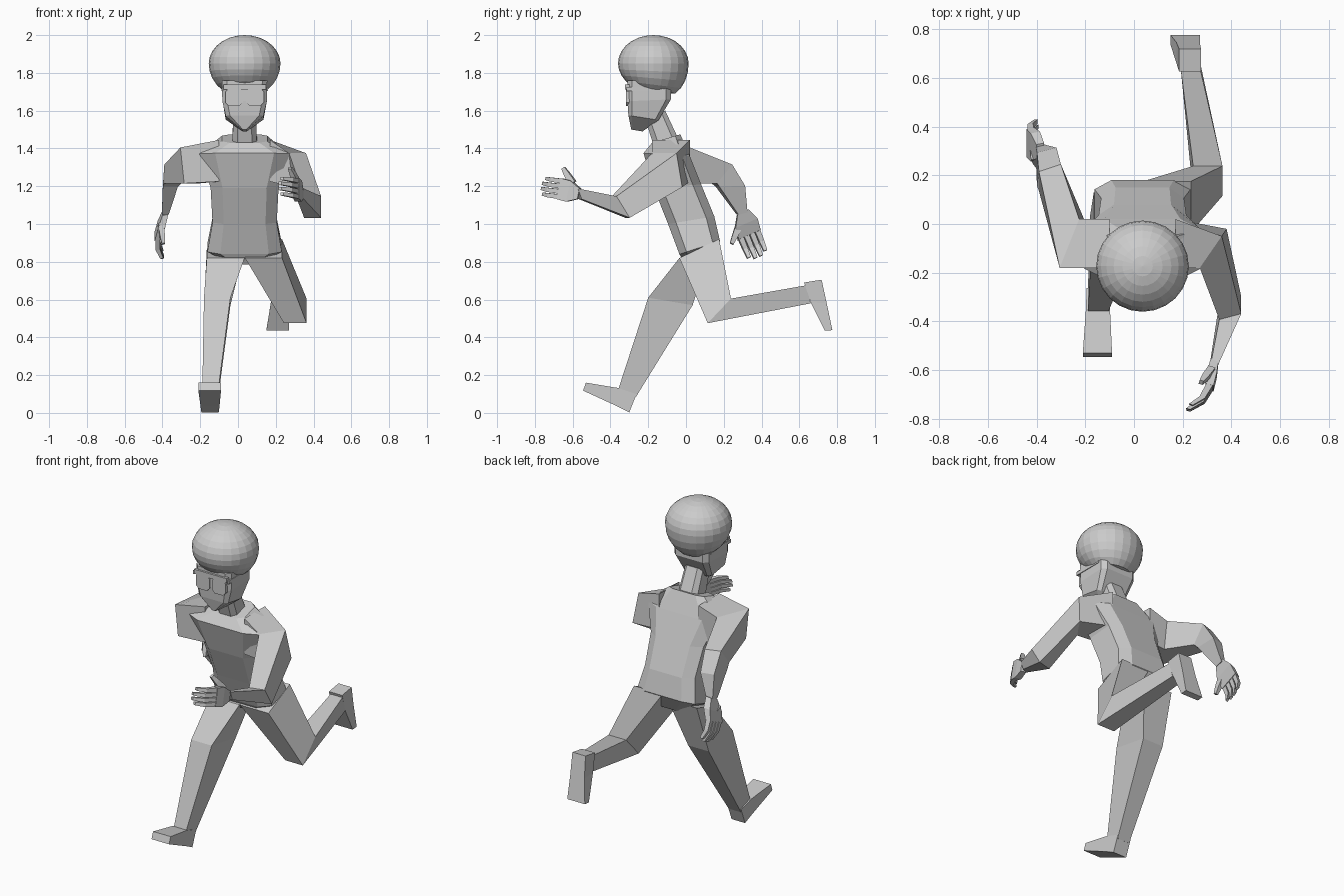
import bpy, bmesh
from mathutils import Vector as V

CX = 0.035  # body centre line


def sag(x, hw, f, b):
    """Section from a front and a back point (y, z) with half width hw in x."""
    f, b = V((x, *f)), V((x, *b))
    return (f + b) / 2, V((hw, 0, 0)), (f - b) / 2


def loft(name, rings, cut=0.0):
    """Skin box (cut=0) or chamfered sections given as centre, half-axis u, half-axis v."""
    k = 1 - cut
    if cut:
        shape = [(1, k), (k, 1), (-k, 1), (-1, k), (-1, -k), (-k, -1), (k, -1), (1, -k)]
    else:
        shape = [(1, 1), (-1, 1), (-1, -1), (1, -1)]
    bm = bmesh.new()
    loops = [[bm.verts.new(V(c) + V(u) * a + V(v) * b) for a, b in shape] for c, u, v in rings]
    n = len(shape)
    for p, q in zip(loops, loops[1:]):
        for i in range(n):
            j = (i + 1) % n
            bm.faces.new((p[i], p[j], q[j], q[i]))
    bm.faces.new(loops[0])
    bm.faces.new(loops[-1])
    bmesh.ops.recalc_face_normals(bm, faces=bm.faces)
    return finish(name, bm)


def finish(name, bm):
    me = bpy.data.meshes.new(name)
    bm.to_mesh(me)
    bm.free()
    ob = bpy.data.objects.new(name, me)
    bpy.context.collection.objects.link(ob)
    return ob


def hand(side, wrist, knuckle, across, thick, mid, tip, thumb):
    """Palm, four curled fingers and a thumb."""
    wrist, knuckle, across, thick = V(wrist), V(knuckle), V(across), V(thick)
    loft(side + "_palm", [(wrist, thick, across * 0.5),
                          (wrist.lerp(knuckle, 0.5), thick * 1.2, across),
                          (knuckle, thick, across)])
    for i in range(4):
        s = -0.75 + 0.5 * i
        base = knuckle + across * s
        reach = 1.0 if i in (1, 2) else 0.87
        loft(f"{side}_finger_{i + 1}", [(base, thick * 0.8, across * 0.22),
                                        (base + V(mid) * reach, thick * 0.7, across * 0.2),
                                        (base + V(tip) * reach, thick * 0.5, across * 0.15)])
    a, b = V(thumb[0]), V(thumb[1])
    side_dir = (b - a).cross(thick).normalized()
    loft(side + "_thumb", [(a, thick * 0.9, side_dir * 0.02),
                           (a.lerp(b, 0.6), thick * 0.8, side_dir * 0.015),
                           (b, thick * 0.5, side_dir * 0.01)])


# Torso leaning forward
loft("torso", [
    sag(CX, 0.07, (0.0, 0.785), (0.12, 0.81)),
    sag(CX, 0.197, (-0.035, 0.84), (0.18, 0.91)),
    sag(CX, 0.17, (-0.095, 1.0), (0.15, 1.04)),
    sag(CX, 0.18, (-0.17, 1.19), (0.08, 1.21)),
    sag(CX, 0.24, (-0.225, 1.375), (0.02, 1.36)),
    sag(CX, 0.12, (-0.18, 1.43), (-0.03, 1.475)),
], cut=0.35)

# Neck and head
loft("neck", [sag(CX, 0.065, (-0.17, 1.41), (-0.04, 1.45)),
              sag(CX, 0.06, (-0.22, 1.57), (-0.11, 1.6))], cut=0.4)
loft("head", [
    sag(CX, 0.012, (-0.29, 1.5), (-0.23, 1.49)),
    sag(CX, 0.1, (-0.305, 1.575), (-0.145, 1.55)),
    sag(CX, 0.118, (-0.31, 1.65), (-0.08, 1.66)),
    sag(CX, 0.12, (-0.31, 1.76), (-0.08, 1.76)),
], cut=0.22)

# Rounded cap of hair, flattened underneath and lower at the back
bm = bmesh.new()
bmesh.ops.create_uvsphere(bm, u_segments=24, v_segments=14, radius=1)
for v in bm.verts:
    x, y, z = v.co
    h = z * 0.15
    if z < 0:
        h = max(z * 0.18, -0.145) + 0.2 * y * 0.187 * z
    v.co = (CX + x * 0.19, -0.173 + y * 0.187, 1.85 + h)
finish("hair", bm)

# Glasses
loft("glasses_bar", [((CX, y, 1.725), (0.112, 0, 0), (0, 0, 0.014)) for y in (-0.322, -0.3)])
for s, side in ((-1, "right"), (1, "left")):
    loft(side + "_lens", [((CX + s * 0.055, y, 1.672), (0.047, 0, 0), (0, 0, 0.047))
                          for y in (-0.317, -0.3)], cut=0.4)
    loft(side + "_temple", [((CX + s * 0.119, y, 1.715), (0.004, 0, 0), (0, 0, 0.01))
                            for y in (-0.315, -0.12)])

# Front supporting leg
loft("right_leg", [
    sag(-0.065, 0.1, (-0.035, 0.82), (0.13, 0.87)),
    sag(-0.11, 0.07, (-0.2, 0.61), (0.035, 0.57)),
    sag(-0.147, 0.042, (-0.36, 0.12), (-0.268, 0.08)),
])
loft("right_foot", [
    sag(-0.148, 0.046, (-0.262, 0.1), (-0.3, 0.003)),
    sag(-0.148, 0.05, (-0.36, 0.132), (-0.36, 0.033)),
    sag(-0.15, 0.06, (-0.53, 0.16), (-0.545, 0.118)),
])

# Trailing bent leg
loft("left_leg", [
    sag(0.135, 0.098, (-0.035, 0.82), (0.175, 0.92)),
    sag(0.303, 0.06, (0.115, 0.475), (0.238, 0.605)),
    sag(0.232, 0.04, (0.66, 0.58), (0.635, 0.675)),
])
loft("left_foot", [
    sag(0.23, 0.045, (0.625, 0.69), (0.718, 0.705)),
    sag(0.222, 0.048, (0.66, 0.585), (0.745, 0.58)),
    sag(0.21, 0.06, (0.735, 0.435), (0.775, 0.438)),
])

# Arm swinging back
loft("right_arm", [
    ((-0.1, -0.08, 1.335), (0, 0.1, 0), (0, 0, 0.11)),
    ((-0.255, -0.08, 1.31), (0.04, 0.1, 0), (-0.01, 0, 0.095)),
    ((-0.345, 0.19, 1.265), (0.045, 0.015, 0), (0, 0.04, 0.05)),
    ((-0.358, 0.235, 1.2), (0.04, 0.01, 0), (0, 0.068, 0.002)),
    ((-0.385, 0.297, 1.055), (0.018, 0.005, 0), (0, 0.024, 0.006)),
])
hand("right", (-0.385, 0.3, 1.06), (-0.425, 0.335, 0.94), (0, 0.058, 0.025), (0.016, 0.003, 0.004),
     (0.0, 0.025, -0.06), (0.025, 0.048, -0.115), ((-0.41, 0.285, 1.0), (-0.395, 0.242, 0.895)))

# Arm swinging forward
loft("left_arm", [
    ((0.17, -0.08, 1.335), (0, 0.1, 0), (0, 0, 0.11)),
    ((0.325, -0.1, 1.285), (0.045, 0.065, 0), (-0.01, -0.015, 0.09)),
    ((0.395, -0.345, 1.09), (0.045, 0.012, 0), (0, -0.035, 0.057)),
    ((0.33, -0.57, 1.16), (0.018, 0.008, 0), (0, -0.01, 0.028)),
])
hand("left", (0.33, -0.565, 1.16), (0.31, -0.67, 1.187), (0, 0.012, 0.055), (0.016, -0.005, 0),
     (-0.035, -0.06, 0.008), (-0.088, -0.093, 0.015), ((0.315, -0.6, 1.215), (0.275, -0.65, 1.297)))
